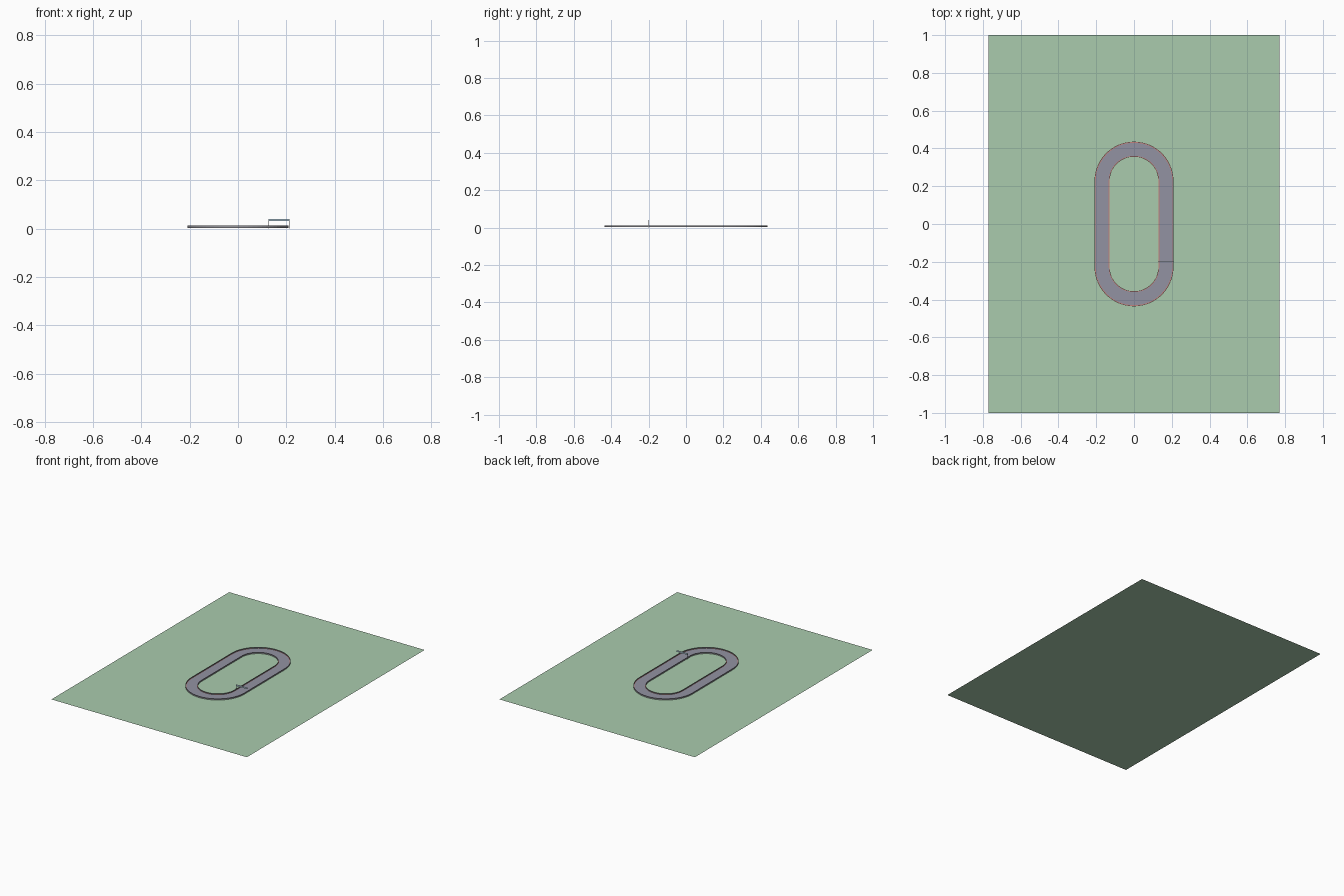
import bpy, math

if "Cube" in bpy.data.objects:
    bpy.data.objects.remove(bpy.data.objects["Cube"])

def material(name, rgb):
    m = bpy.data.materials.new(name)
    m.diffuse_color = (*rgb, 1)
    m.use_nodes = True
    m.node_tree.nodes["Principled BSDF"].inputs["Base Color"].default_value = m.diffuse_color
    return m

GREEN = material("grass_green", (0.40, 0.60, 0.42))
ASPHALT = material("asphalt", (0.29, 0.29, 0.36))
RED = material("kerb_red", (0.55, 0.22, 0.2))
GREY = material("rail_grey", (0.3, 0.3, 0.33))
BLUE = material("banner_blue", (0.5, 0.68, 0.8))
HALF, SEG = 0.227, 32          # half straight length, steps per bend

def make(name, verts, faces, mat):
    me = bpy.data.meshes.new(name)
    me.from_pydata(verts, [], faces)
    me.materials.append(mat)
    ob = bpy.data.objects.new(name, me)
    bpy.context.collection.objects.link(ob)
    return ob

def oval(r):
    pts = []
    for start, cy in ((0, HALF), (math.pi, -HALF)):
        for i in range(SEG + 1):
            a = start + math.pi * i / SEG
            pts.append((r * math.cos(a), cy + r * math.sin(a)))
    return pts

def sweep(name, profile, mat):
    """Sweep an open (radius, z) profile round the oval."""
    n, k = 2 * (SEG + 1), len(profile)
    verts = [(x, y, z) for r, z in profile for x, y in oval(r)]
    faces = [(j * n + i, (j + 1) * n + i, (j + 1) * n + (i + 1) % n, j * n + (i + 1) % n)
             for j in range(k - 1) for i in range(n)]
    return make(name, verts, faces, mat)

def box(name, c, s, mat):
    v = [(c[0] + s[0] * i / 2, c[1] + s[1] * j / 2, c[2] + s[2] * k / 2)
         for i in (-1, 1) for j in (-1, 1) for k in (-1, 1)]
    f = [(0, 1, 3, 2), (4, 6, 7, 5), (0, 4, 5, 1), (2, 3, 7, 6), (0, 2, 6, 4), (1, 5, 7, 3)]
    return make(name, v, f, mat)

# grass field
make("grass", [(-.77, -1, 0), (.77, -1, 0), (.77, 1, 0), (-.77, 1, 0)], [(0, 1, 2, 3)], GREEN)

# road surface
sweep("road", [(.207, .004), (.131, .004)], ASPHALT)

# kerbs beside the road edges
sweep("outer_kerb", [(.207, .005), (.203, .005)], RED)
sweep("inner_kerb", [(.134, .005), (.130, .005)], RED)

# low barriers on both sides
for name, r in (("outer_barrier", .208), ("inner_barrier", .130)):
    sweep(name, [(r + .001, .003), (r + .001, .012), (r - .001, .012), (r - .001, .003)], GREY)

# start gantry
for name, x in (("gantry_post_inner", .127), ("gantry_post_outer", .211)):
    box(name, (x, -.2, .02), (.002, .002, .04), GREY)
box("gantry_banner", (.169, -.2, .0355), (.086, .003, .010), BLUE)
